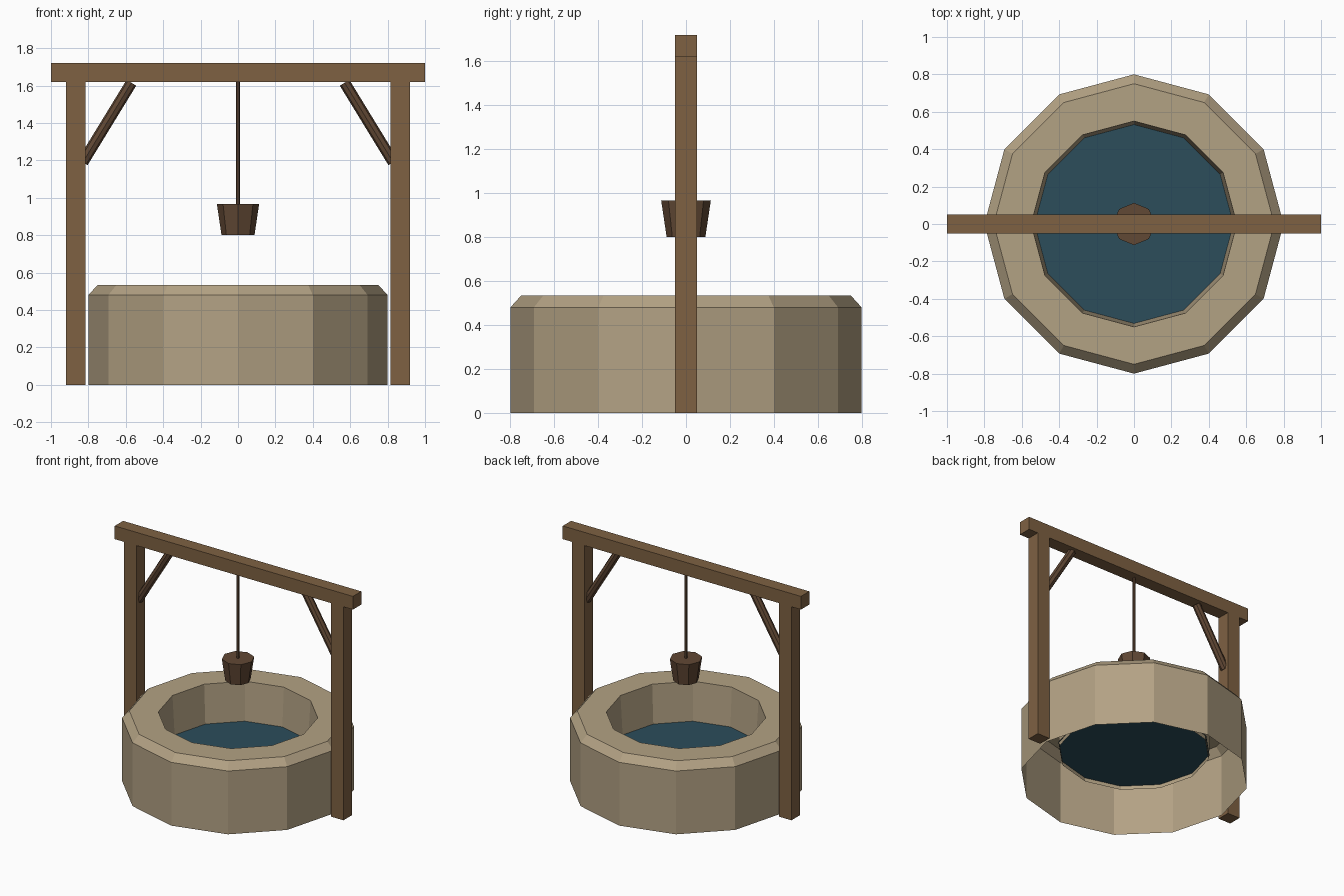
import bpy
import bmesh
from math import cos, sin, tau
from mathutils import Vector

if "Cube" in bpy.data.objects:
    bpy.data.objects.remove(bpy.data.objects["Cube"])


def material(name, rgb):
    m = bpy.data.materials.new(name)
    m.diffuse_color = (*rgb, 1)
    m.use_nodes = True
    m.node_tree.nodes["Principled BSDF"].inputs["Base Color"].default_value = m.diffuse_color
    return m


STONE = material("stone", (0.45, 0.36, 0.23))
WOOD = material("wood", (0.21, 0.12, 0.055))
DARK = material("dark_wood", (0.12, 0.065, 0.035))
WATER = material("water", (0.025, 0.075, 0.105))


def finish(name, bm, mat):
    mesh = bpy.data.meshes.new(name)
    bm.to_mesh(mesh)
    bm.free()
    mesh.materials.append(mat)
    obj = bpy.data.objects.new(name, mesh)
    bpy.context.collection.objects.link(obj)
    return obj


def lathe(name, profile, sides, mat, cap_bottom=False, cap_top=False):
    """Revolve (radius, z) points around the z axis."""
    bm = bmesh.new()
    rows = [[bm.verts.new((r * cos(tau * i / sides), r * sin(tau * i / sides), z))
             for i in range(sides)] for r, z in profile]
    for a, b in zip(rows, rows[1:]):
        for i in range(sides):
            j = (i + 1) % sides
            bm.faces.new((a[i], a[j], b[j], b[i]))
    if cap_bottom:
        bm.faces.new(rows[0][::-1])
    if cap_top:
        bm.faces.new(rows[-1])
    return finish(name, bm, mat)


def box(name, low, high, mat):
    low, high = Vector(low), Vector(high)
    bm = bmesh.new()
    bmesh.ops.create_cube(bm, size=1)
    bmesh.ops.scale(bm, vec=high - low, verts=bm.verts)
    bmesh.ops.translate(bm, vec=(low + high) / 2, verts=bm.verts)
    return finish(name, bm, mat)


def rod(name, start, end, radius, sides, mat):
    start, end = Vector(start), Vector(end)
    obj = lathe(name, [(radius, 0), (radius, (end - start).length)], sides, mat, True, True)
    obj.location = start
    obj.rotation_euler = (end - start).to_track_quat('Z', 'Y').to_euler()
    return obj


# Stone ring, open underneath, with bevelled rim and tapered inner wall
lathe("stone_ring", [(0.80, 0), (0.80, 0.48), (0.75, 0.535), (0.55, 0.535), (0.53, 0.21)],
      12, STONE)

# Water surface
lathe("water", [(0.537, 0.24)], 12, WATER, cap_top=True)

# Posts and diagonal braces on both sides
for side, s in (("left", -1), ("right", 1)):
    xs = sorted((s * 0.815, s * 0.92))
    box(side + "_post", (xs[0], -0.05, 0), (xs[1], 0.05, 1.62), WOOD)
    rod(side + "_brace", (s * 0.83, 0, 1.19), (s * 0.57, 0, 1.615), 0.03, 8, DARK)

# Crossbeam
box("crossbeam", (-1, -0.05, 1.62), (1, 0.05, 1.72), WOOD)

# Rope and bucket
rod("rope", (0, 0, 0.95), (0, 0, 1.63), 0.01, 6, DARK)
lathe("bucket", [(0.088, 0.80), (0.113, 0.967)], 8, DARK, True, True)
